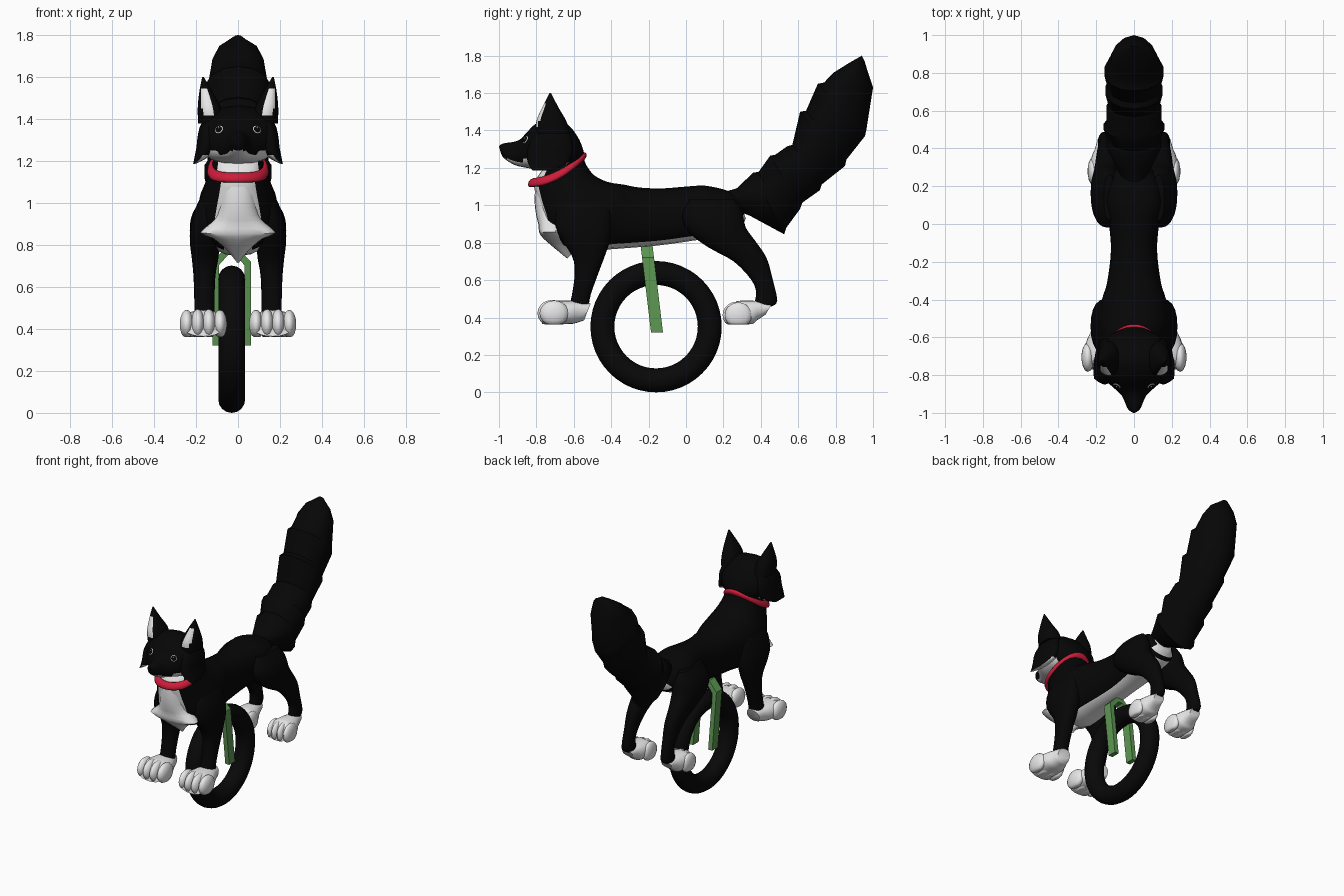
import bpy, bmesh, math
from mathutils import Vector, Matrix

if "Cube" in bpy.data.objects:
    bpy.data.objects.remove(bpy.data.objects["Cube"])


def material(name, rgb):
    m = bpy.data.materials.new(name)
    m.diffuse_color = (*rgb, 1)
    m.use_nodes = True
    m.node_tree.nodes["Principled BSDF"].inputs["Base Color"].default_value = m.diffuse_color
    return m


BLACK = material("black_fur", (0.0018, 0.0018, 0.0018))
WHITE = material("white_fur", (0.80, 0.80, 0.80))
RED = material("red_collar", (0.62, 0.012, 0.042))
GREEN = material("green_metal", (0.11, 0.31, 0.085))
TYRE = material("black_rubber", (0.0025, 0.0025, 0.0025))


def finish(name, bm, mats, paint=None, angle=45):
    bmesh.ops.recalc_face_normals(bm, faces=bm.faces)
    bm.normal_update()
    if paint:
        for f in bm.faces:
            f.material_index = int(bool(paint(f.calc_center_median(), f.normal)))
    me = bpy.data.meshes.new(name)
    bm.to_mesh(me)
    bm.free()
    ob = bpy.data.objects.new(name, me)
    bpy.context.collection.objects.link(ob)
    for m in mats:
        me.materials.append(m)
    bpy.ops.object.select_all(action='DESELECT')
    ob.select_set(True)
    bpy.context.view_layer.objects.active = ob
    bpy.ops.object.shade_smooth_by_angle(angle=math.radians(angle))
    return ob


def smooth_rings(rings, steps):
    """Catmull-Rom interpolation of the ring values."""
    out = []
    for i in range(len(rings) - 1):
        p = [rings[max(0, min(len(rings) - 1, i + k))] for k in (-1, 0, 1, 2)]
        for s in range(steps):
            t = s / steps
            out.append([0.5 * (2 * b + (c - a) * t + (2 * a - 5 * b + 4 * c - d) * t * t
                               + (3 * b - a - 3 * c + d) * t ** 3) for a, b, c, d in zip(*p)])
    return out + [rings[-1]]


def loft(bm, rings, steps=3, n=20, power=0.88, skew=0):
    """Each ring: y,z of one edge, y,z of the opposite edge, half width, x centre."""
    se = lambda c: math.copysign(abs(c) ** power, c)
    loops = []
    for y1, z1, y2, z2, w, x0 in smooth_rings(rings, steps):
        loop = []
        for k in range(n):
            a = 2 * math.pi * k / n
            c, s = se(math.cos(a)), se(math.sin(a))
            c += skew * (1 - c * c)
            loop.append(bm.verts.new((x0 + w * s, (y1 + y2) / 2 + (y1 - y2) / 2 * c,
                                      (z1 + z2) / 2 + (z1 - z2) / 2 * c)))
        loops.append(loop)
    for a, b in zip(loops, loops[1:]):
        for k in range(n):
            bm.faces.new((a[k], a[(k + 1) % n], b[(k + 1) % n], b[k]))
    bm.faces.new(loops[0])
    bm.faces.new(loops[-1])


def part(name, rings, mats, paint=None, **kw):
    bm = bmesh.new()
    loft(bm, [r if len(r) == 6 else (*r, 0) for r in rings], **kw)
    return finish(name, bm, mats, paint)


def ball(bm, centre, radii, axis=Vector((0, 0, 1))):
    rot = axis.to_track_quat('Z', 'Y').to_matrix().to_4x4()
    mat = Matrix.Translation(centre) @ rot @ Matrix.Diagonal((*radii, 1))
    bmesh.ops.create_uvsphere(bm, u_segments=14, v_segments=10, radius=1, matrix=mat)


# body with white belly, rump and chest
part("body", [
    (-.57, 1.32, -.76, 1.20, .11), (-.55, 1.26, -.81, 1.12, .122), (-.53, 1.21, -.80, 1.04, .14),
    (-.49, 1.16, -.775, .95, .165), (-.42, 1.125, -.73, .83, .19), (-.33, 1.11, -.58, .75, .18),
    (-.25, 1.095, -.40, .765, .145), (-.13, 1.09, -.15, .785, .122), (0, 1.10, .03, .81, .135),
    (.10, 1.105, .16, .83, .155), (.20, 1.085, .28, .87, .13), (.27, 1.06, .32, .93, .07)],
    [BLACK, WHITE],
    lambda c, n: (n.z < -.78 and c.y > -.62) or (n.y < -.3 and abs(c.x) < .09 and c.y < -.5)
    or (n.y > .85 and c.y > .2))

# white chest ruff
part("chest_ruff", [
    (-.805, 1.12, -.70, 1.14, .075), (-.81, 1.02, -.66, 1.04, .085), (-.80, .94, -.65, .95, .10),
    (-.79, .90, -.62, .90, .135), (-.785, .855, -.66, .86, .18), (-.765, .825, -.62, .84, .12),
    (-.72, .785, -.58, .80, .07), (-.635, .715, -.60, .75, .01)], [WHITE], steps=2)

# head with white jaw
head = part("head", [
    (-1.0, 1.315, -.99, 1.28, .012), (-.98, 1.33, -.972, 1.25, .035), (-.90, 1.345, -.915, 1.215, .065),
    (-.855, 1.385, -.85, 1.20, .125), (-.805, 1.435, -.79, 1.19, .18), (-.72, 1.465, -.72, 1.185, .192),
    (-.63, 1.43, -.66, 1.185, .172), (-.57, 1.35, -.60, 1.21, .12), (-.545, 1.28, -.56, 1.24, .05)],
    [BLACK, WHITE], lambda c, n: n.z < -.4 and -.965 < c.y < -.64 and c.z < 1.25, skew=-.12)
bpy.context.view_layer.update()

for side, s in (("right", -1), ("left", 1)):
    # cheek tufts and ears
    part("cheek_" + side, [
        (-.77, 1.43, -.64, 1.42, .03, s * .125), (-.835, 1.34, -.61, 1.34, .04, s * .148),
        (-.85, 1.26, -.61, 1.27, .045, s * .153), (-.84, 1.215, -.64, 1.215, .03, s * .178),
        (-.82, 1.185, -.72, 1.185, .004, s * .21)],
        [BLACK, WHITE], lambda c, n: n.z < -.5 and c.z < 1.23)
    part("ear_" + side, [
        (-.80, 1.38, -.62, 1.38, .06, s * .13), (-.80, 1.45, -.64, 1.45, .056, s * .136),
        (-.765, 1.53, -.68, 1.52, .033, s * .152), (-.73, 1.60, -.722, 1.60, .004, s * .167)],
        [BLACK, WHITE],
        lambda c, n: n.y < -.3 and -.35 < n.x * s < .72 and 1.425 < c.z < 1.54, steps=5, n=24)

    # eyes are thin plates on the head surface
    _, hit, nor, _ = head.ray_cast(Vector((s * .09, -2, 1.35)), Vector((0, 1, 0)))[:4]
    for name, m, r, out, dz in (("eye_", WHITE, .021, 0, 0), ("pupil_", BLACK, .017, .003, 0),
                                ("eye_glint_", WHITE, .004, .006, .006)):
        bm = bmesh.new()
        ball(bm, hit + nor * out + Vector((0, 0, dz)), (r, r, .0045), nor)
        finish(name + side, bm, [m])

    # legs
    part("front_leg_" + side, [
        (-.66, 1.06, -.44, 1.07, .035, s * .12), (-.70, .96, -.40, .98, .065, s * .14),
        (-.685, .85, -.40, .84, .073, s * .157), (-.61, .73, -.43, .74, .063, s * .157),
        (-.595, .64, -.46, .66, .052, s * .16), (-.61, .52, -.51, .52, .048, s * .16),
        (-.63, .44, -.52, .45, .05, s * .16)], [BLACK])
    part("hind_leg_" + side, [
        (.02, 1.03, .26, 1.03, .03, s * .13), (-.02, .95, .30, .96, .075, s * .14),
        (.01, .86, .32, .88, .085, s * .145), (.12, .775, .37, .81, .065, s * .148),
        (.255, .70, .43, .72, .05, s * .15), (.35, .60, .462, .61, .038, s * .152),
        (.375, .53, .488, .49, .036, s * .155), (.36, .46, .46, .46, .036, s * .155)], [BLACK])

    # white paws, four toes each, splayed slightly outwards
    for name, y0, y1, w, xc, rise in (("front_paw_", -.80, -.51, .11, .165, 0), ("hind_paw_", .19, .46, .088, .155, .03)):
        bm = bmesh.new()
        L, x = y1 - y0, s * xc
        loft(bm, [(y0 + .16 * L, .45, y0 + .1 * L, .365, w * .8, x), (y0 + .3 * L, .487, y0 + .25 * L, .363, w * .93, x),
                  (y0 + .6 * L, .49, y0 + .6 * L, .365, w * .8, x),
                  (y1 - .05, .485, y1 - .08, .37 + rise / 2, w * .6, x),
                  (y1, .475, y1 - .035, .385 + rise, w * .45, x)])
        for k in range(4):
            u = (k - 1.5) / 1.5
            ball(bm, (x + u * w * .72, y0 + .28 * L + abs(u) * .014, .423 - rise / 3),
                 (w * .31, L * .28 - abs(u) * .003, .073 - abs(u) * .005))
        for v in bm.verts:
            v.co.z = max(v.co.z, .362)
        finish(name + side, bm, [WHITE], angle=60)

# bushy tail in jagged tiers
tiers = [(.20, 1.07, .27, .97, .05), (.27, 1.09, .34, .945, .09), (.36, 1.175, .525, .845, .15),
         (.45, 1.265, .61, .98, .165), (.54, 1.315, .715, 1.08, .15), (.61, 1.50, .85, 1.21, .155),
         (.705, 1.65, .957, 1.37, .16), (.79, 1.71, 1.0, 1.63, .125), (.87, 1.76, .97, 1.72, .092),
         (.94, 1.80, .955, 1.77, .02)]
rings = []
for i, (a, b, c, d, w) in enumerate(tiers):
    rings.append((a, b, c, d, w))
    if 2 <= i <= 6:
        k, my, mz = .90, (a + c) / 2 + .02, (b + d) / 2 + .02
        rings.append((my + (a - c) / 2 * k, mz + (b - d) / 2 * k, my - (a - c) / 2 * k, mz - (b - d) / 2 * k, w * k))
part("tail", rings, [BLACK], steps=1, n=14, power=1.05, skew=.2)

# red collar, a tilted and sagging ring
bpy.ops.mesh.primitive_torus_add(major_radius=.128, minor_radius=.019, major_segments=36, minor_segments=10)
collar = bpy.context.object
collar.name = "collar"
collar.data.materials.append(RED)
for v in collar.data.vertices:
    x, y, z = v.co
    v.co = (x, y * 1.07 - .688, z * 1.15 + 1.19 + .54 * y - .03 * (x / .128) ** 2)
bpy.ops.object.shade_smooth_by_angle(angle=math.radians(60))

# wheel
bpy.ops.mesh.primitive_torus_add(major_radius=.287, minor_radius=.064, major_segments=48, minor_segments=16,
                                 location=(-.03, -.16, .351), rotation=(0, math.pi / 2, 0))
wheel = bpy.context.object
wheel.name = "wheel_tyre"
wheel.data.materials.append(TYRE)
bpy.ops.object.shade_smooth_by_angle(angle=math.radians(60))

# green fork: an arch of flat bar, leaning forward at the top
outer = [(.092, .32), (.092, .72), (.03, .785)]
inner = [(.060, .32), (.060, .705), (.015, .755)]
outer = outer + [(-x, z) for x, z in reversed(outer)]
inner = inner + [(-x, z) for x, z in reversed(inner)]
bm = bmesh.new()
lean = lambda z: -.155 - (z - .32) * .12
sect = [[bm.verts.new((x - .03, lean(z) + dy, z)) for (x, z), dy in
         ((o, -.032), (o, .032), (i, .032), (i, -.032))] for o, i in zip(outer, inner)]
for a, b in zip(sect, sect[1:]):
    for k in range(4):
        bm.faces.new((a[k], a[(k + 1) % 4], b[(k + 1) % 4], b[k]))
bm.faces.new(sect[0])
bm.faces.new(sect[-1])
finish("fork", bm, [GREEN], angle=30)
